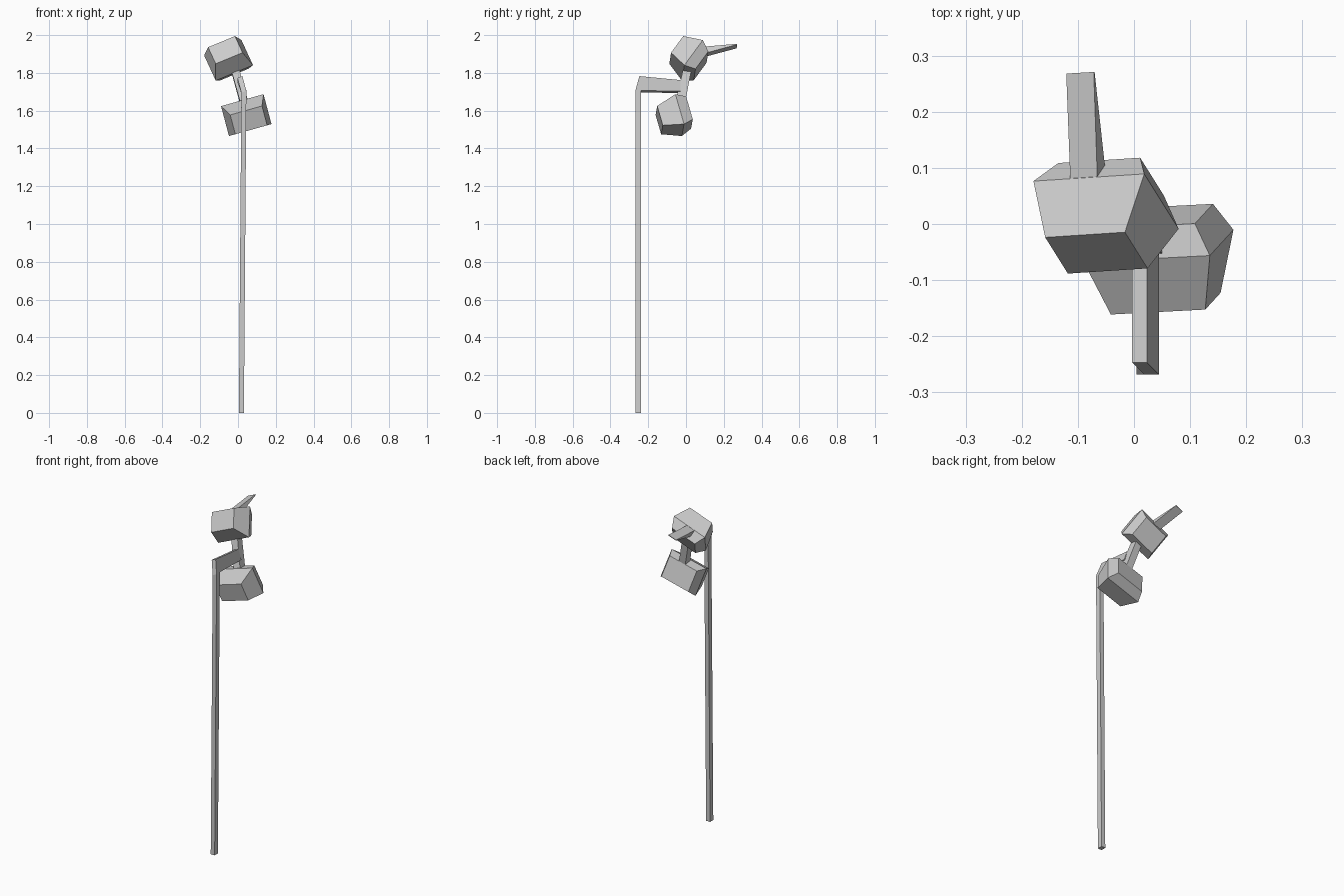
import bpy, bmesh
from mathutils import Vector

if "Cube" in bpy.data.objects:
    bpy.data.objects.remove(bpy.data.objects["Cube"])


def loft(name, rings):
    """Closed flat-shaded solid through matching rings of points."""
    bm = bmesh.new()
    loops = [[bm.verts.new(p) for p in r] for r in rings]
    n = len(loops[0])
    for a, b in zip(loops, loops[1:]):
        for i in range(n):
            j = (i + 1) % n
            bm.faces.new((a[i], a[j], b[j], b[i]))
    bm.faces.new(loops[0])
    bm.faces.new(loops[-1])
    bmesh.ops.recalc_face_normals(bm, faces=bm.faces)
    me = bpy.data.meshes.new(name)
    bm.to_mesh(me)
    bm.free()
    ob = bpy.data.objects.new(name, me)
    bpy.context.collection.objects.link(ob)
    return ob


def rect(c, u, v, hu, hv):
    """Rectangle around c with half sizes hu, hv along u, v."""
    c = Vector(c)
    return [c + u * hu * a + v * hv * b for a, b in ((1, 1), (-1, 1), (-1, -1), (1, -1))]


def axes(u, v):
    """Orthonormal width, height and depth directions."""
    u = Vector(u).normalized()
    v = Vector(v)
    v = (v - u * v.dot(u)).normalized()
    w = v.cross(u)
    return u, v, w


def head(name, front, u, v, sections):
    """Lamp-like block: narrow front, wide middle, narrow back."""
    u, v, w = axes(u, v)
    return loft(name, [rect(Vector(front) + w * t, u, v, hu, hv) for t, hu, hv in sections])


# Two bulging heads
head("upper_head", (-.067, -.0515, 1.9215), (.92, .06, .38), (-.32, .56, .77),
     [(0, .077, .058), (.103, .107, .088), (.158, .079, .061)])
head("lower_head", (.0565, -.142, 1.550), (.96, .05, .27), (-.235, -.27, .935),
     [(0, .0875, .055), (.107, .117, .085), (.162, .091, .065)])

# Tapered blade at the back of the upper head
u, v, w = axes((1, .06, .41), (-.38, 0, .92))
loft("back_blade", [rect((-.080, .06, 1.905), u, v, .026, .023),
                    rect((-.0955, .2695, 1.942), u, v, .0265, .002)])

# Neck joining the heads
u, v, w = axes((1, .06, .3), (0, 1, .1))
loft("neck", [rect((-.022, .012, 1.84), u, v, .021, .022),
              rect((.036, -.034, 1.63), u, v, .021, .027)])

# Pole with the bent arm: side profile (y, z, x centre) given thickness
profile = [(-.268, 0, .018), (-.268, 1.70, .031), (-.247, 1.778, .010), (-.03, 1.757, .010),
           (-.03, 1.698, .031), (-.237, 1.702, .031), (-.237, 0, .018)]
loft("pole_and_arm", [[(x + s * .0132, y, z + (s * .005 if z else 0)) for y, z, x in profile]
                      for s in (-1, 1)])
